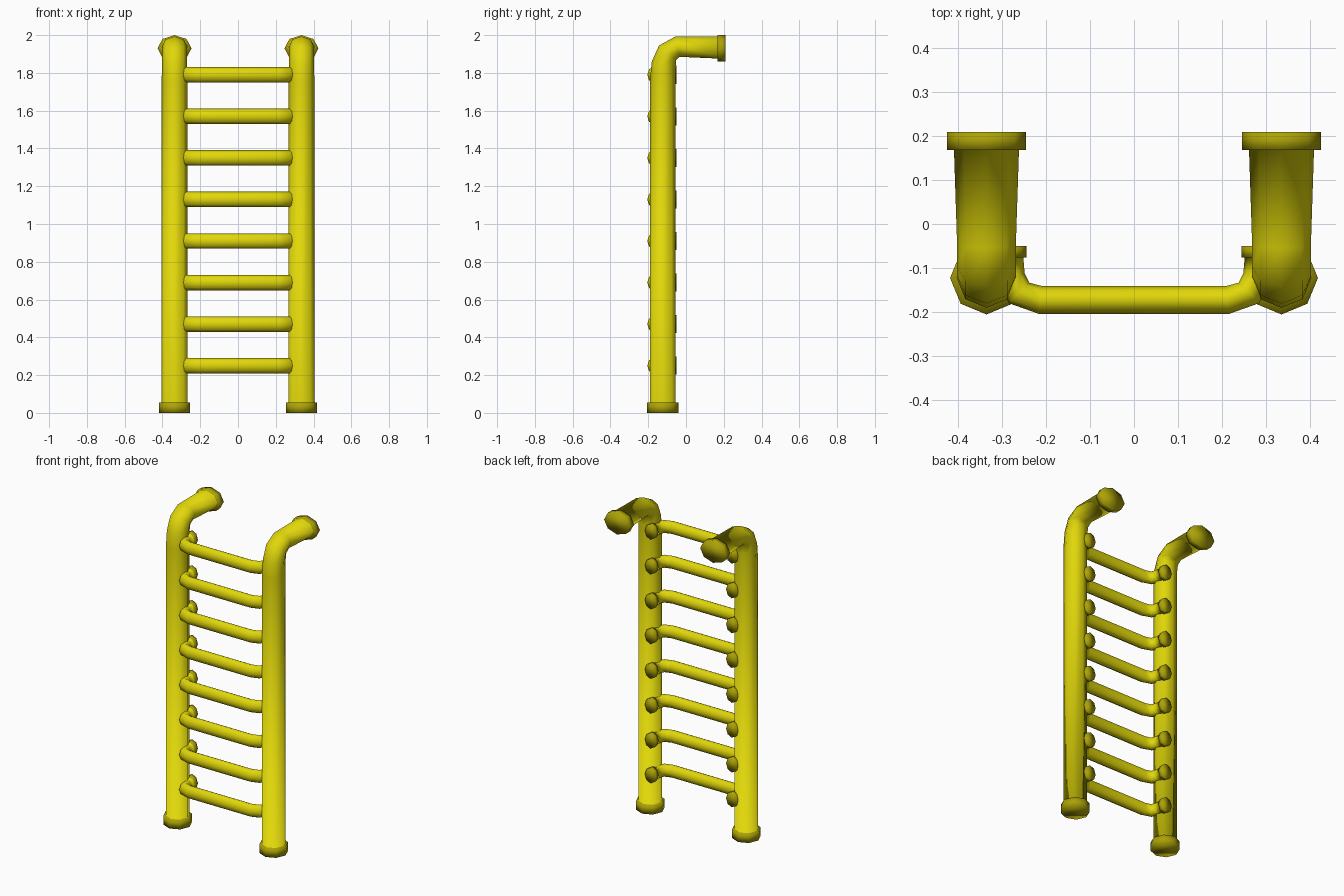
import bpy, bmesh, math
from mathutils import Vector

if "Cube" in bpy.data.objects:
    bpy.data.objects.remove(bpy.data.objects["Cube"])

yellow = bpy.data.materials.new("yellow paint")
yellow.diffuse_color = (0.75, 0.68, 0.003, 1)
yellow.use_nodes = True
yellow.node_tree.nodes["Principled BSDF"].inputs["Base Color"].default_value = yellow.diffuse_color
dark_yellow = bpy.data.materials.new("dark yellow collar")
dark_yellow.diffuse_color = (0.41, 0.36, 0.002, 1)
dark_yellow.use_nodes = True
dark_yellow.node_tree.nodes["Principled BSDF"].inputs["Base Color"].default_value = dark_yellow.diffuse_color


def loft(name, rings, sides=8):
    """Capped smooth tube through rings (centre, half-axis a, half-axis b).
    Two segments at each end are the collars, in the darker colour."""
    bm = bmesh.new()
    loops = []
    for c, a, b in rings:
        loop = []
        for i in range(sides):
            t = 2 * math.pi * i / sides
            loop.append(bm.verts.new(Vector(c) + Vector(a) * math.cos(t) + Vector(b) * math.sin(t)))
        loops.append(loop)
    last = len(loops) - 2
    for k, (p, q) in enumerate(zip(loops, loops[1:])):
        for i in range(sides):
            j = (i + 1) % sides
            f = bm.faces.new((p[i], p[j], q[j], q[i]))
            f.material_index = int(k < 2 or k > last - 2)
    for cap in (loops[0], loops[-1]):
        bm.faces.new(cap).material_index = 1
    bmesh.ops.recalc_face_normals(bm, faces=bm.faces)
    for f in bm.faces:
        f.smooth = True
    me = bpy.data.meshes.new(name)
    bm.to_mesh(me)
    bm.free()
    me.materials.append(yellow)
    me.materials.append(dark_yellow)
    ob = bpy.data.objects.new(name, me)
    bpy.context.collection.objects.link(ob)
    return ob


# Post profile in the y-z plane: (outer point, inner point, half width in x),
# running from the foot collar up round the bend to the wall collar
POST = [((-.206, 0), (-.040, 0), .083),
        ((-.206, .055), (-.040, .055), .083),
        ((-.191, .055), (-.055, .055), .068),
        ((-.191, 1.76), (-.055, 1.76), .068),
        ((-.181, 1.86), (-.056, 1.82), .067),
        ((-.143, 1.945), (-.052, 1.868), .067),
        ((-.055, 1.993), (-.035, 1.885), .067),
        ((.168, 1.992), (.168, 1.876), .074),
        ((.168, 2.0), (.168, 1.86), .09),
        ((.21, 2.0), (.21, 1.86), .09)]

for side, s in (("left", -1), ("right", 1)):
    x = s * .336
    rings = []
    for (oy, oz), (iy, iz), w in POST:
        o, n = Vector((x, oy, oz)), Vector((x, iy, iz))
        rings.append(((o + n) / 2, (o - n) / 2, (w, 0, 0)))
    loft(side + "_post", rings)

# Rungs: bent bars with returned ends, each ending in a small collar
# half path: x, y, tangent x, tangent y, in-plane radius, vertical radius
half = [(-.284, -.05, 0, -1, .039, .048), (-.284, -.076, 0, -1, .039, .048),
        (-.283, -.076, 0, -1, .031, .039), (-.281, -.115, .1, -1, .032, .041),
        (-.262, -.157, .7, -.7, .033, .041), (-.213, -.173, 1, -.1, .032, .041)]
path = half + [(-px, py, tx, -ty, r, h) for px, py, tx, ty, r, h in reversed(half)]
for k in range(8):
    rings = []
    for px, py, tx, ty, r, h in path:
        n = Vector((-ty, tx, 0)).normalized() * r
        rings.append(((px, py, .25 + k * .22), n, (0, 0, h)))
    loft(f"rung_{k + 1}", rings)
